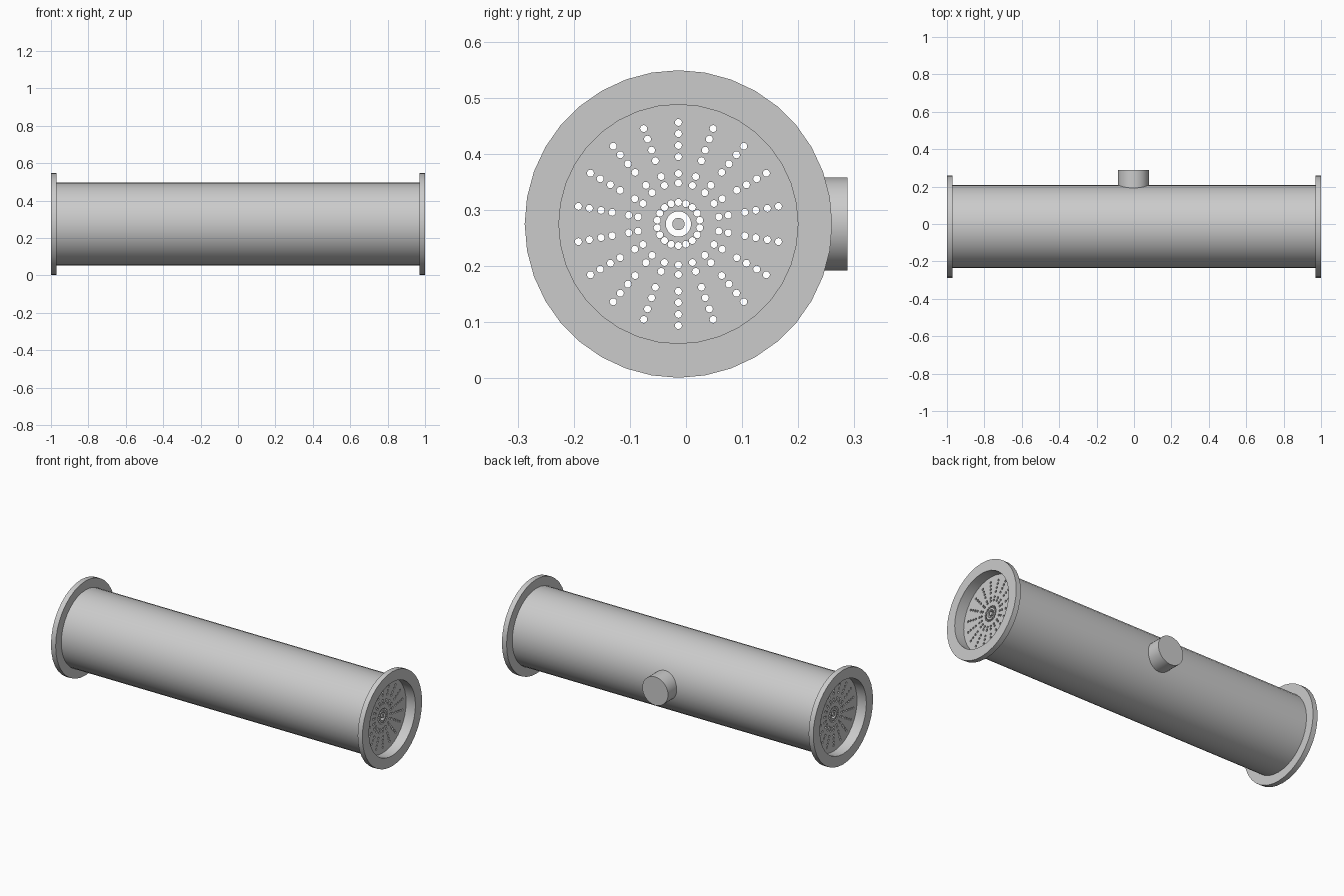
import bpy, math
from mathutils import Vector

if "Cube" in bpy.data.objects:
    bpy.data.objects.remove(bpy.data.objects["Cube"], do_unlink=True)

CY, CZ = -0.0135, 0.275      # tube axis
SIDES = 36

grey = bpy.data.materials.new("light grey metal")
grey.use_nodes = True
colour = (0.6, 0.6, 0.6, 1)
grey.diffuse_color = colour
grey.node_tree.nodes["Principled BSDF"].inputs["Base Color"].default_value = colour


def finish(obj, name, smooth=True):
    obj.name = name
    obj.data.materials.clear()
    obj.data.materials.append(grey)
    bpy.ops.object.select_all(action='DESELECT')
    obj.select_set(True)
    bpy.context.view_layer.objects.active = obj
    if smooth:
        bpy.ops.object.shade_smooth_by_angle(angle=math.radians(30))
    return obj


def ring_lathe(name, profile):
    """Spin a closed (x, radius) profile round the tube axis."""
    n = len(profile)
    verts, faces = [], []
    for i in range(SIDES):
        a = 2 * math.pi * i / SIDES
        verts += [(x, CY + r * math.sin(a), CZ + r * math.cos(a)) for x, r in profile]
        j = (i + 1) % SIDES
        for k in range(n):
            m = (k + 1) % n
            faces.append((i * n + k, i * n + m, j * n + m, j * n + k))
    mesh = bpy.data.meshes.new(name)
    mesh.from_pydata(verts, [], faces)
    obj = bpy.data.objects.new(name, mesh)
    bpy.context.collection.objects.link(obj)
    return finish(obj, name)


def cylinder(name, radius, start, end, sides=SIDES):
    start, end = Vector(start), Vector(end)
    axis = end - start
    bpy.ops.mesh.primitive_cylinder_add(
        vertices=sides, radius=radius, depth=axis.length, location=(start + end) / 2,
        rotation=axis.to_track_quat('Z', 'Y').to_euler())
    return finish(bpy.context.object, name)


def add_circle(curve, y, z, radius, sides):
    spline = curve.splines.new('POLY')
    spline.points.add(sides - 1)
    spline.use_cyclic_u = True
    for i, p in enumerate(spline.points):
        a = 2 * math.pi * i / sides
        p.co = (z + radius * math.cos(a), y + radius * math.sin(a), 0, 1)


def perforated_plate(name, x, thickness):
    """Disc with radial rows of round holes and a larger centre hole."""
    curve = bpy.data.curves.new(name, 'CURVE')
    curve.dimensions = '2D'
    curve.fill_mode = 'BOTH'
    curve.extrude = thickness / 2
    add_circle(curve, 0, 0, 0.214, SIDES)
    add_circle(curve, 0, 0, 0.0225, 24)
    for row in (0.0385, 0.073, 0.09, 0.12, 0.14, 0.161, 0.181):
        for i in range(18):
            a = 2 * math.pi * i / 18
            add_circle(curve, row * math.sin(a), row * math.cos(a), 0.0063, 12)
    obj = bpy.data.objects.new(name, curve)
    bpy.context.collection.objects.link(obj)
    obj.location = (x, CY, CZ)
    obj.rotation_euler = (0, math.pi / 2, 0)
    bpy.ops.object.select_all(action='DESELECT')
    obj.select_set(True)
    bpy.context.view_layer.objects.active = obj
    bpy.ops.object.convert(target='MESH')
    return finish(bpy.context.object, name)


# Hollow shell with a flange at each end
OUTER, BORE, RIM = 0.222, 0.213, 0.274
ring_lathe("flanged_tube", [
    (-1, BORE), (-1, RIM), (-0.97, RIM), (-0.97, OUTER),
    (0.97, OUTER), (0.97, RIM), (1, RIM), (1, BORE)])

# Recessed perforated end plates
for side, sign in (("left", 1), ("right", -1)):
    perforated_plate(side + "_end_plate", sign * 0.93, 0.02)

# Rod along the axis, seen inside the centre holes
cylinder("centre_rod", 0.011, (-0.94, CY, CZ), (0.94, CY, CZ), 24)

# Capped stub on the back
cylinder("back_stub", 0.0825, (-0.003, 0.18, CZ), (-0.003, 0.2875, CZ))
